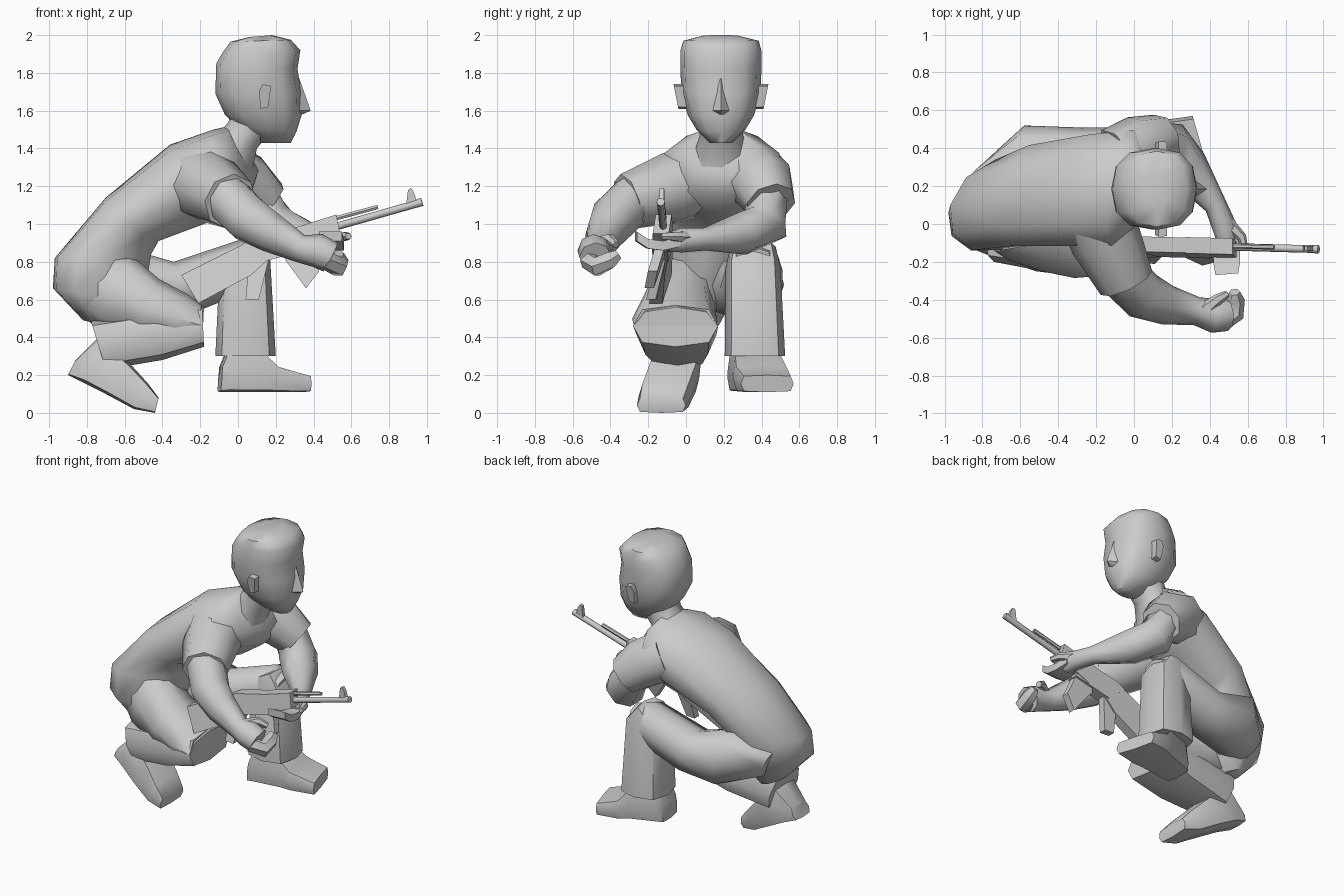
import bpy, bmesh, math
from mathutils import Vector


def finish(name, rings, angle=50):
    """Skin a list of equal-length point rings, cap the ends and shade."""
    bm = bmesh.new()
    vs = [[bm.verts.new(p) for p in r] for r in rings]
    n = len(vs[0])
    for a, b in zip(vs, vs[1:]):
        for i in range(n):
            j = (i + 1) % n
            bm.faces.new((a[i], a[j], b[j], b[i]))
    bm.faces.new(vs[0])
    bm.faces.new(vs[-1])
    bmesh.ops.recalc_face_normals(bm, faces=bm.faces[:])
    me = bpy.data.meshes.new(name)
    bm.to_mesh(me)
    bm.free()
    ob = bpy.data.objects.new(name, me)
    bpy.context.collection.objects.link(ob)
    bpy.ops.object.select_all(action='DESELECT')
    ob.select_set(True)
    bpy.context.view_layer.objects.active = ob
    bpy.ops.object.shade_smooth_by_angle(angle=math.radians(angle))
    return ob


def spow(v, p):
    return 0.0 if abs(v) < 1e-6 else math.copysign(abs(v) ** p, v)


def loft(name, sections, n=8, p=0.85, angle=55):
    """Sections: (x,z) of one side, (x,z) of the other, y centre, half width, slant in x."""
    rings = []
    for s in sections:
        (x1, z1), (x2, z2), yc, hw = s[:4]
        slant = s[4] if len(s) > 4 else 0
        c = Vector(((x1 + x2) / 2, yc, (z1 + z2) / 2))
        u = Vector(((x2 - x1) / 2, 0, (z2 - z1) / 2))
        w = Vector((slant, hw, 0))
        ts = [2 * math.pi * i / n for i in range(n)]
        rings.append([c + u * spow(math.cos(t), p) + w * spow(math.sin(t), p) for t in ts])
    return finish(name, rings, angle)


def tube(name, path, n=8, angle=55):
    """Path: (x, y, z, radius)."""
    pts = [Vector(q[:3]) for q in path]
    rings = []
    for i, q in enumerate(path):
        d = pts[min(i + 1, len(pts) - 1)] - pts[max(i - 1, 0)]
        rot = d.to_track_quat('Z', 'Y')
        rings.append([pts[i] + rot @ Vector((q[3] * math.cos(2 * math.pi * k / n),
                                             q[3] * math.sin(2 * math.pi * k / n), 0))
                      for k in range(n)])
    return finish(name, rings, angle)


def gun_y(x, z):
    """The weapon is yawed and rolled slightly: lower points lean to -y."""
    return -0.105 - 0.025 * x - 0.27 * max(0, 0.86 + 0.27 * x - z)


def plate(name, prof, width):
    """Side profile (x,z) given thickness along the weapon's plane."""
    return finish(name, [[(x, gun_y(x, z) + s * width / 2, z) for x, z in prof] for s in (-1, 1)], 20)


# Head, nose, ears, neck
loft("head", [
    ((0.12, 1.43), (0.28, 1.43), 0.185, 0.06),
    ((0.0, 1.51), (0.31, 1.49), 0.185, 0.13),
    ((-0.07, 1.58), (0.335, 1.57), 0.185, 0.175),
    ((-0.12, 1.69), (0.335, 1.70), 0.185, 0.21),
    ((-0.115, 1.85), (0.315, 1.82), 0.185, 0.215),
    ((-0.08, 1.91), (0.33, 1.92), 0.185, 0.215),
    ((-0.04, 1.965), (0.28, 1.975), 0.185, 0.20),
    ((0.06, 1.99), (0.18, 2.0), 0.185, 0.10)], n=12, p=0.8)
finish("nose", [[(0.31, 0.165, 1.77), (0.325, 0.185, 1.77), (0.31, 0.205, 1.77)],
                [(0.31, 0.13, 1.60), (0.385, 0.185, 1.60), (0.31, 0.24, 1.60)],
                [(0.31, 0.16, 1.575), (0.34, 0.185, 1.58), (0.31, 0.21, 1.575)]])
for side, s in (("right", -1), ("left", 1)):
    outline = [(0.12, 1.61), (0.16, 1.62), (0.175, 1.73), (0.13, 1.74), (0.11, 1.70)]
    finish(side + "_ear", [[(x, 0.185 + s * 0.18, z) for x, z in outline],
                           [(x, 0.185 + s * (0.225 + (z - 1.61) * 0.2), z) for x, z in outline]])
loft("neck", [
    ((-0.12, 1.46), (0.07, 1.26), 0.19, 0.15),
    ((-0.05, 1.54), (0.10, 1.40), 0.187, 0.115),
    ((-0.03, 1.64), (0.20, 1.52), 0.185, 0.12)])

# Torso leaning forward from the hips
loft("torso", [
    ((-0.82, 0.49), (-0.66, 0.45), 0.06, 0.12),
    ((-0.98, 0.66), (-0.50, 0.60), 0.06, 0.21, 0.05),
    ((-0.97, 0.82), (-0.46, 0.84), 0.10, 0.25, 0.06),
    ((-0.70, 1.14), (-0.42, 0.91), 0.15, 0.28, 0.05),
    ((-0.36, 1.42), (-0.10, 1.03), 0.18, 0.31, 0.05),
    ((-0.13, 1.50), (0.06, 1.14), 0.19, 0.32, 0.06),
    ((-0.04, 1.52), (0.10, 1.26), 0.19, 0.18, 0.04)], n=10, p=1.0)

# Left leg: foot planted, shin upright
loft("left_thigh", [
    ((-0.86, 0.76), (-0.76, 0.54), 0.18, 0.13),
    ((-0.62, 0.88), (-0.54, 0.48), 0.32, 0.20),
    ((-0.34, 0.80), (-0.26, 0.52), 0.345, 0.165),
    ((0.02, 0.92), (-0.06, 0.60), 0.36, 0.15),
    ((0.14, 0.88), (0.10, 0.66), 0.355, 0.11)])
loft("left_shin", [
    ((0.08, 0.91), (-0.06, 0.85), 0.355, 0.12),
    ((0.17, 0.82), (-0.10, 0.72), 0.355, 0.145),
    ((0.20, 0.30), (-0.12, 0.30), 0.365, 0.16)], p=0.7)
loft("left_shoe", [
    ((-0.09, 0.25), (-0.10, 0.11), 0.32, 0.10, -0.01),
    ((-0.06, 0.33), (-0.05, 0.11), 0.335, 0.115, -0.01),
    ((0.13, 0.32), (0.13, 0.11), 0.38, 0.135, -0.02),
    ((0.19, 0.25), (0.20, 0.11), 0.40, 0.15, -0.03),
    ((0.35, 0.20), (0.35, 0.11), 0.43, 0.14, -0.04)], p=0.35)

# Right leg: folded, resting on the toes
loft("right_thigh", [
    ((-0.76, 0.88), (-0.90, 0.58), 0.05, 0.13),
    ((-0.57, 0.84), (-0.76, 0.46), -0.01, 0.18),
    ((-0.42, 0.71), (-0.55, 0.40), -0.05, 0.20),
    ((-0.27, 0.63), (-0.36, 0.37), -0.06, 0.225),
    ((-0.18, 0.56), (-0.19, 0.36), -0.055, 0.22)])
loft("right_shin", [
    ((-0.19, 0.57), (-0.18, 0.35), -0.055, 0.225),
    ((-0.45, 0.54), (-0.40, 0.28), -0.05, 0.21),
    ((-0.78, 0.49), (-0.70, 0.23), -0.04, 0.16)], p=0.7)
loft("right_shoe", [
    ((-0.86, 0.28), (-0.90, 0.20), -0.03, 0.09),
    ((-0.74, 0.40), (-0.82, 0.16), -0.04, 0.12),
    ((-0.58, 0.27), (-0.70, 0.10), -0.07, 0.14),
    ((-0.48, 0.16), (-0.55, 0.02), -0.11, 0.14),
    ((-0.42, 0.08), (-0.44, 0.0), -0.13, 0.13)], p=0.4)

# Right arm, loosely curled hand
tube("right_sleeve", [(-0.22, 0.08, 1.24, 0.19), (-0.15, -0.08, 1.19, 0.19), (-0.04, -0.31, 1.12, 0.15)])
tube("right_arm", [(-0.08, -0.25, 1.16, 0.13), (0.05, -0.38, 1.03, 0.13), (0.18, -0.43, 0.95, 0.105),
                   (0.33, -0.46, 0.87, 0.075), (0.42, -0.485, 0.86, 0.09), (0.49, -0.48, 0.825, 0.085)])
tube("right_fingers", [(0.46, -0.52, 0.81, 0.05), (0.53, -0.47, 0.775, 0.055),
                       (0.535, -0.40, 0.81, 0.05), (0.53, -0.36, 0.84, 0.03)], n=6)
tube("right_thumb", [(0.38, -0.45, 0.90, 0.04), (0.44, -0.40, 0.92, 0.03), (0.49, -0.37, 0.89, 0.02)], n=6)

# Left arm, reaching across under the barrel
tube("left_sleeve", [(-0.08, 0.34, 1.27, 0.18), (0.04, 0.41, 1.21, 0.17), (0.15, 0.45, 1.11, 0.135)])
tube("left_arm", [(0.10, 0.43, 1.16, 0.11), (0.18, 0.42, 1.0, 0.13), (0.28, 0.30, 0.95, 0.115),
                  (0.43, 0.10, 0.92, 0.06), (0.48, -0.02, 0.915, 0.065), (0.49, -0.10, 0.90, 0.05)])
finish("left_fingers", [[(0.49 - w, y, z - 0.03), (0.49 + w, y + 0.01, z - 0.03),
                         (0.49 + w, y + 0.01, z + 0.02), (0.49 - w, y, z + 0.02)]
                        for y, z, w in ((-0.04, 0.91, 0.05), (-0.13, 0.89, 0.07),
                                        (-0.21, 0.90, 0.07), (-0.27, 0.94, 0.06))])
tube("left_thumb", [(0.50, 0.0, 0.93, 0.035), (0.57, -0.07, 0.935, 0.025), (0.585, -0.13, 0.935, 0.018)], n=6)

# Rifle: stock, receiver, handguard, grip, magazine
plate("rifle_stock", [(-0.30, 0.73), (-0.21, 0.58), (0.07, 0.73), (0.17, 0.82), (0.10, 0.92), (0.0, 0.88)], 0.07)
plate("rifle_receiver", [(0.02, 0.89), (0.13, 0.80), (0.40, 0.87), (0.38, 1.0), (0.08, 0.925)], 0.08)
plate("rifle_handguard", [(0.27, 0.97), (0.30, 0.85), (0.54, 0.95), (0.52, 1.05)], 0.085)
plate("rifle_grip", [(0.04, 0.60), (0.11, 0.60), (0.17, 0.84), (0.06, 0.82)], 0.05)
plate("rifle_magazine", [(0.25, 0.81), (0.36, 0.66), (0.43, 0.75), (0.39, 0.88), (0.27, 0.87)], 0.05)

# Rifle: barrel, gas tube, front sight
tube("rifle_barrel", [(0.48, -0.12, 0.975, 0.02), (0.92, -0.132, 1.10, 0.02), (0.975, -0.134, 1.117, 0.022)])
tube("rifle_gas_tube", [(0.48, -0.115, 1.02, 0.013), (0.74, -0.122, 1.09, 0.013)], n=6)
plate("rifle_front_sight", [(0.89, 1.10), (0.95, 1.11), (0.93, 1.17), (0.915, 1.19), (0.90, 1.18)], 0.025)
